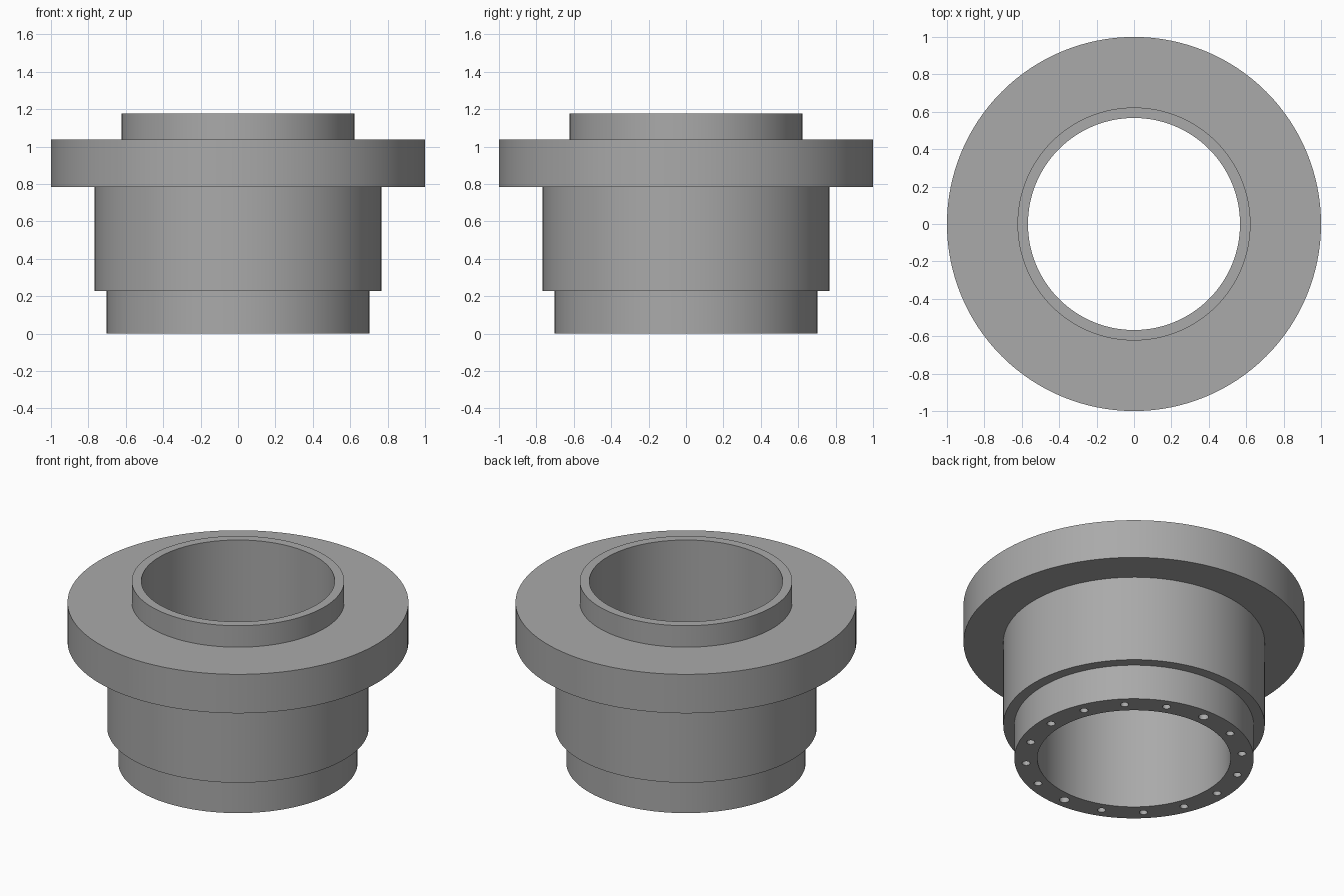
import bpy
import bmesh
import math
from mathutils import Matrix, Vector

SEGMENTS = 128
BORE = 0.567
HOLES = 16
HOLE_CIRCLE = 0.635
HOLE_DEPTH = 0.16

cube = bpy.data.objects.get("Cube")
if cube:
    bpy.data.objects.remove(cube, do_unlink=True)

# Plain grey metal
metal = bpy.data.materials.new("grey metal")
metal.use_nodes = True
GREY = (0.4, 0.4, 0.4, 1.0)
metal.diffuse_color = GREY
metal.node_tree.nodes["Principled BSDF"].inputs["Base Color"].default_value = GREY


def add_object(name, bm):
    bmesh.ops.recalc_face_normals(bm, faces=bm.faces)
    mesh = bpy.data.meshes.new(name)
    bm.to_mesh(mesh)
    bm.free()
    mesh.materials.append(metal)
    obj = bpy.data.objects.new(name, mesh)
    bpy.context.collection.objects.link(obj)
    return obj


def lathe(name, profile):
    """Revolve a closed (radius, height) outline around z."""
    bm = bmesh.new()
    verts = [bm.verts.new((r, 0, z)) for r, z in profile]
    edges = [bm.edges.new((v, verts[(i + 1) % len(verts)])) for i, v in enumerate(verts)]
    bmesh.ops.spin(bm, geom=verts + edges, cent=(0, 0, 0), axis=(0, 0, 1),
                   angle=math.tau, steps=SEGMENTS, use_merge=True)
    bmesh.ops.remove_doubles(bm, verts=bm.verts, dist=0.0001)
    return add_object(name, bm)


# Stepped sleeve: lower spigot, barrel, flange and upper collar
sleeve = lathe("flanged_sleeve", [
    (BORE, 0), (0.702, 0), (0.702, 0.227), (0.767, 0.227), (0.767, 0.785),
    (1.0, 0.785), (1.0, 1.037), (0.623, 1.037), (0.623, 1.176), (BORE, 1.176),
])

# Ring of blind holes in the bottom face, with two wider ones front and back
bm = bmesh.new()
for i in range(HOLES):
    angle = math.tau * i / HOLES
    radius = 0.03 if i in (HOLES // 4, 3 * HOLES // 4) else 0.024
    centre = Vector((HOLE_CIRCLE * math.cos(angle), HOLE_CIRCLE * math.sin(angle), 0))
    bmesh.ops.create_cone(bm, cap_ends=True, segments=24, radius1=radius, radius2=radius,
                          depth=2 * HOLE_DEPTH, matrix=Matrix.Translation(centre))
cutter = add_object("hole_cutter", bm)
cutter.hide_render = True

cut = sleeve.modifiers.new("bolt holes", 'BOOLEAN')
cut.operation = 'DIFFERENCE'
cut.solver = 'EXACT'
cut.object = cutter

bpy.ops.object.select_all(action='DESELECT')
sleeve.select_set(True)
bpy.context.view_layer.objects.active = sleeve
bpy.ops.object.modifier_apply(modifier=cut.name)
bpy.data.objects.remove(cutter, do_unlink=True)
bpy.ops.object.shade_smooth_by_angle(angle=math.radians(30))
